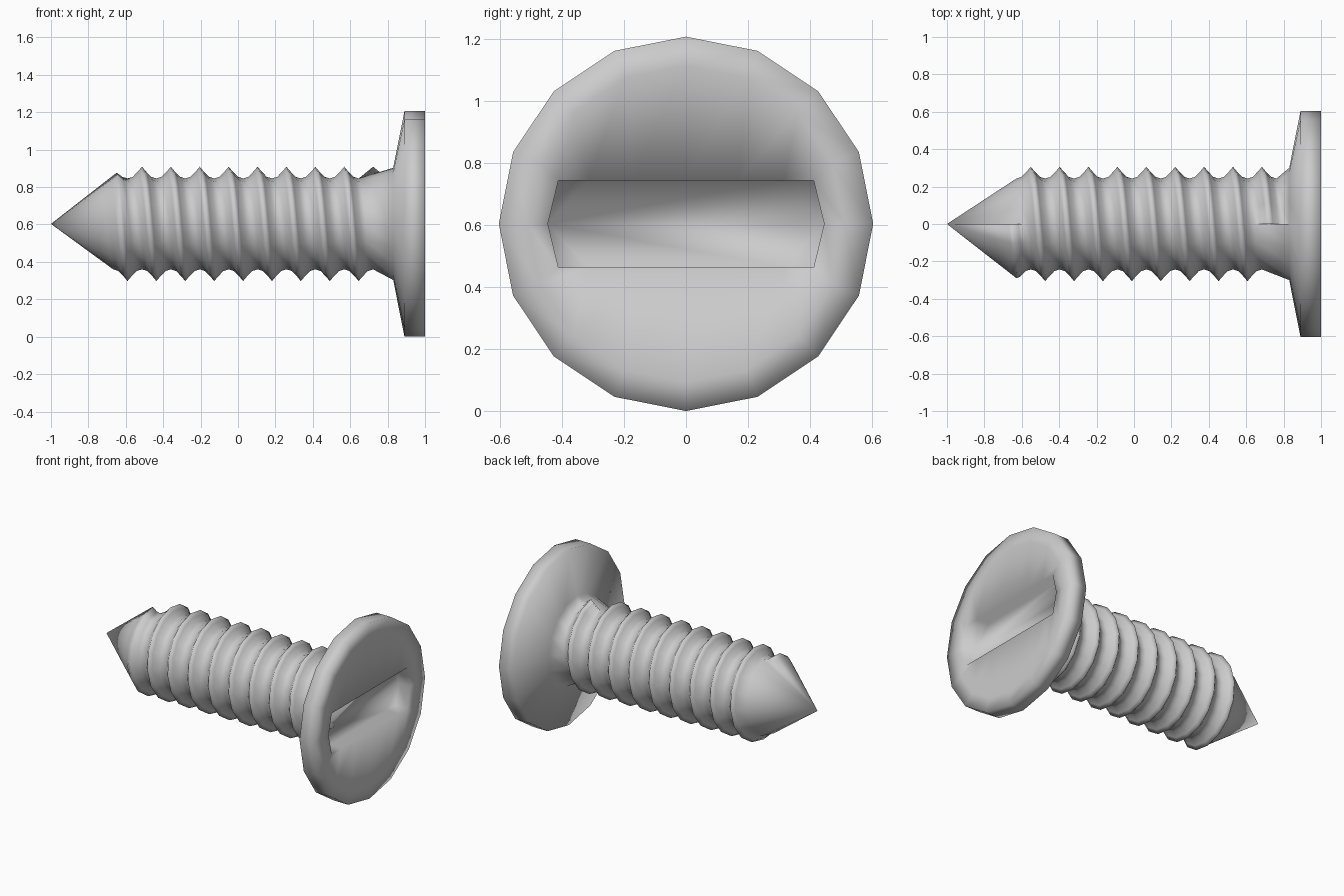
import bpy, bmesh
from math import sin, cos, pi

if "Cube" in bpy.data.objects:
    bpy.data.objects.remove(bpy.data.objects["Cube"])

SIDES, TURNS, PITCH = 16, 9, 0.1545
X0, ZC = -0.745, 0.603
# thread section over one pitch: (offset along axis, radius)
SECTION = [(0, .243), (.028, .252), (.058, .283), (.077, .306), (.096, .283), (.126, .252)]
K = len(SECTION)

bm = bmesh.new()


def vert(x, r, j, clip=9):
    a = 2 * pi * j / SIDES
    z = max(-clip, min(clip, r * cos(a)))
    return bm.verts.new((x, -r * sin(a), ZC + z))


def ring(x, r, clip=9):
    return [vert(x, r, j, clip) for j in range(SIDES)]


# helical thread columns, shrunk to the cone of the point at the start
cols = []
for j in range(SIDES):
    col = []
    for k in range((TURNS + (j == 0)) * K + 1):
        t, r = SECTION[k % K]
        x = X0 + PITCH * (j / SIDES + k // K) + t
        col.append(vert(x, min(r, 0.78 * (x + 1)), j))
    cols.append(col)


def at(j, k):
    return cols[j][k] if j < SIDES else cols[0][k + K]


for j in range(SIDES):
    for k in range(TURNS * K):
        bm.faces.new((at(j, k), at(j, k + 1), at(j + 1, k + 1), at(j + 1, k)))

# pointed tip, closed along the thread start
tip = bm.verts.new((-1, 0, ZC))
for j in range(SIDES):
    bm.faces.new((tip, at(j, 0), at(j + 1, 0)))
bm.faces.new([tip] + cols[0][:K + 1][::-1])

# neck joining the thread run-out to the head
neck = ring(0.83, 0.30)
E = TURNS * K
for j in range(SIDES):
    bm.faces.new((at(j, E), neck[j], neck[(j + 1) % SIDES], at(j + 1, E)))
bm.faces.new([neck[0]] + cols[0][E:E + K + 1])

# head: flared underside, rim, face and driver slot
prev = neck
for x, r, clip in [(.89, .603, 9), (1, .603, 9), (1, .51, 9), (1, .445, .14), (.91, .445, .14)]:
    cur = ring(x, r, clip)
    for j in range(SIDES):
        n = (j + 1) % SIDES
        bm.faces.new((prev[j], cur[j], cur[n], prev[n]))
    prev = cur
bm.faces.new(prev)

bmesh.ops.recalc_face_normals(bm, faces=bm.faces[:])
for f in bm.faces:
    f.smooth = True
mesh = bpy.data.meshes.new("screw")
bm.to_mesh(mesh)
bm.free()
screw = bpy.data.objects.new("screw", mesh)
bpy.context.collection.objects.link(screw)
